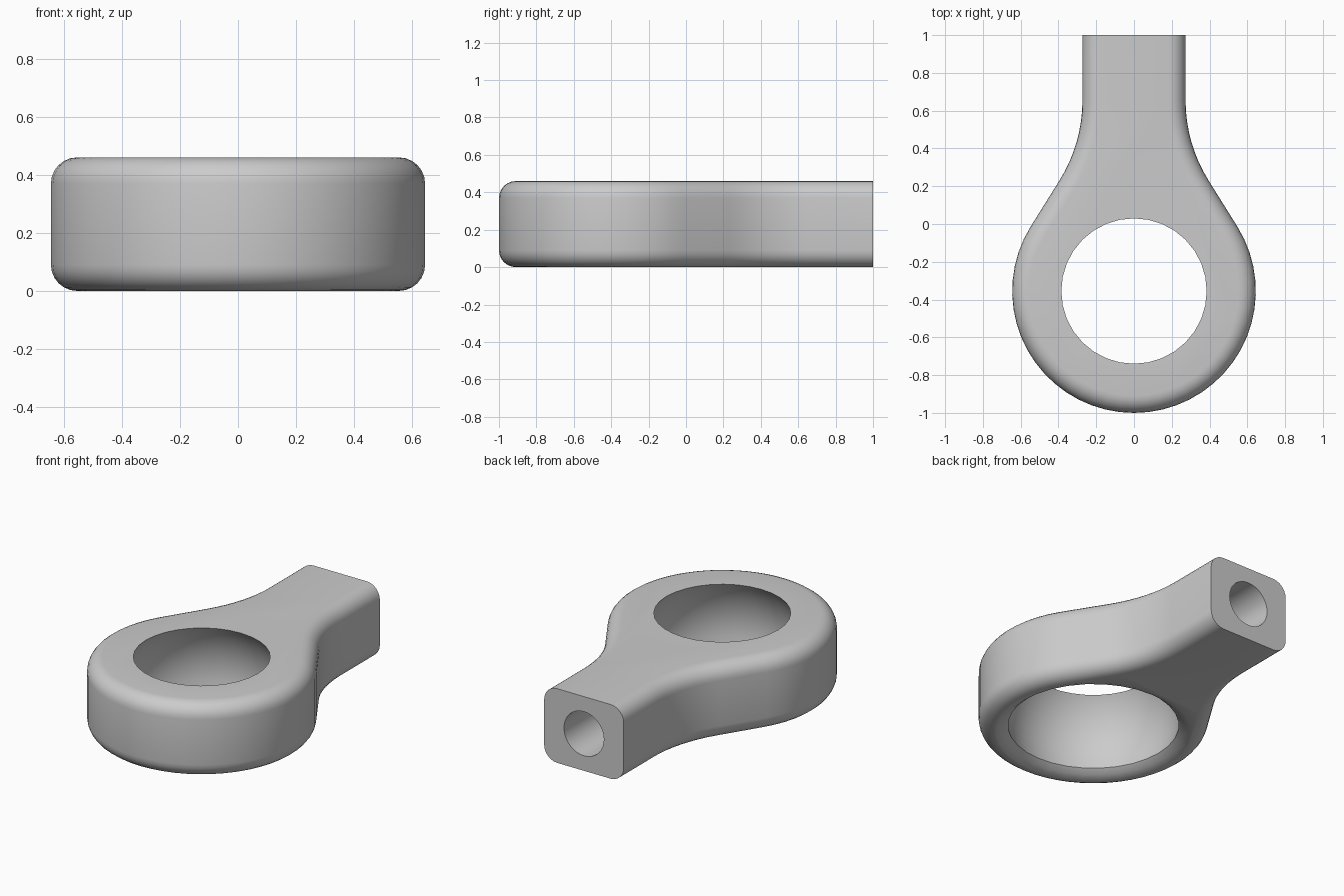
import bpy, bmesh
from math import sin, cos, tan, pi, atan2, radians, hypot
from mathutils import Matrix

cube = bpy.data.objects.get("Cube")
if cube:
    bpy.data.objects.remove(cube, do_unlink=True)

HEIGHT = 0.46
RING_Y, RING_R = -0.355, 0.645
SHANK_W, SHANK_END = 0.273, 1.0
FLARE = radians(32)     # angle of the straight neck sides
BLEND_R = 0.8           # curve from neck to shank
EDGE_R = 0.09           # rounding of the long edges

metal = bpy.data.materials.new("light_grey_metal")
metal.use_nodes = True
GREY = (0.6, 0.6, 0.6, 1)
metal.diffuse_color = GREY
metal.node_tree.nodes["Principled BSDF"].inputs["Base Color"].default_value = GREY


def arc(cx, cy, r, a0, a1, n):
    return [(cx + r * cos(a0 + (a1 - a0) * i / n),
             cy + r * sin(a0 + (a1 - a0) * i / n)) for i in range(n + 1)]


def make_object(name, bm):
    mesh = bpy.data.meshes.new(name)
    bm.to_mesh(mesh)
    bm.free()
    ob = bpy.data.objects.new(name, mesh)
    bpy.context.collection.objects.link(ob)
    mesh.materials.append(metal)
    return ob


# Outline of one half: ring, straight tangent neck, blend curve, parallel shank
half = arc(0, RING_Y, RING_R, -pi / 2, FLARE, 18)
neck_x, neck_y = half[-1]
corner_y = neck_y + (neck_x - SHANK_W) / tan(FLARE)
blend_y = corner_y + BLEND_R * tan(FLARE / 2)
half += arc(SHANK_W + BLEND_R, blend_y, BLEND_R, pi + FLARE, pi, 8)
half.append((SHANK_W, SHANK_END))
outline = half + [(-x, y) for x, y in reversed(half[1:])]

# Body: extruded outline with rounded long edges and a flat shank end
bm = bmesh.new()
base = bm.faces.new([bm.verts.new((x, y, 0)) for x, y in outline])
ext = bmesh.ops.extrude_face_region(bm, geom=[base])
bmesh.ops.translate(bm, vec=(0, 0, HEIGHT),
                    verts=[v for v in ext["geom"] if isinstance(v, bmesh.types.BMVert)])
bmesh.ops.recalc_face_normals(bm, faces=bm.faces)
rim = [e for e in bm.edges
       if abs(e.verts[0].co.z - e.verts[1].co.z) < 0.001
       and min(v.co.y for v in e.verts) < SHANK_END - 0.001]
bmesh.ops.bevel(bm, geom=rim, offset=EDGE_R, segments=6, profile=0.5, affect='EDGES')
body = make_object("rod_end_body", bm)

# Spherical socket with a flared lower lip, turned around the ring axis
top_r, throat_r, throat_z = 0.385, 0.48, 0.04
ball_z = (top_r**2 + HEIGHT**2 - throat_r**2 - throat_z**2) / (2 * (HEIGHT - throat_z))
ball_r = hypot(throat_r, throat_z - ball_z)
profile = [(0, -0.05), (0.55, -0.05), (0.55, 0), (0.51, 0.015)]
profile += arc(0, ball_z, ball_r, atan2(throat_z - ball_z, throat_r), pi / 2, 16)
bm = bmesh.new()
points = [bm.verts.new((r, 0, z)) for r, z in profile]
edges = [bm.edges.new(pair) for pair in zip(points, points[1:])]
bmesh.ops.spin(bm, geom=points + edges, cent=(0, 0, 0), axis=(0, 0, 1),
               angle=2 * pi, steps=32, use_duplicate=False)
bmesh.ops.remove_doubles(bm, verts=bm.verts, dist=0.0005)
bmesh.ops.recalc_face_normals(bm, faces=bm.faces)
bmesh.ops.translate(bm, vec=(0, RING_Y, 0), verts=bm.verts)
socket = make_object("socket_cutter", bm)

# Blind bore in the shank end
bm = bmesh.new()
bmesh.ops.create_cone(bm, cap_ends=True, segments=32, radius1=0.137, radius2=0.137, depth=1.1,
                      matrix=Matrix.Translation((0, SHANK_END, HEIGHT / 2))
                      @ Matrix.Rotation(pi / 2, 4, 'X'))
bore = make_object("bore_cutter", bm)

bpy.ops.object.select_all(action='DESELECT')
body.select_set(True)
bpy.context.view_layer.objects.active = body
for cutter in (socket, bore):
    cutter.hide_render = True
    mod = body.modifiers.new(cutter.name, 'BOOLEAN')
    mod.operation = 'DIFFERENCE'
    mod.solver = 'EXACT'
    mod.object = cutter
    bpy.ops.object.modifier_apply(modifier=mod.name)
    bpy.data.objects.remove(cutter, do_unlink=True)

bpy.ops.object.shade_smooth_by_angle(angle=radians(50))
